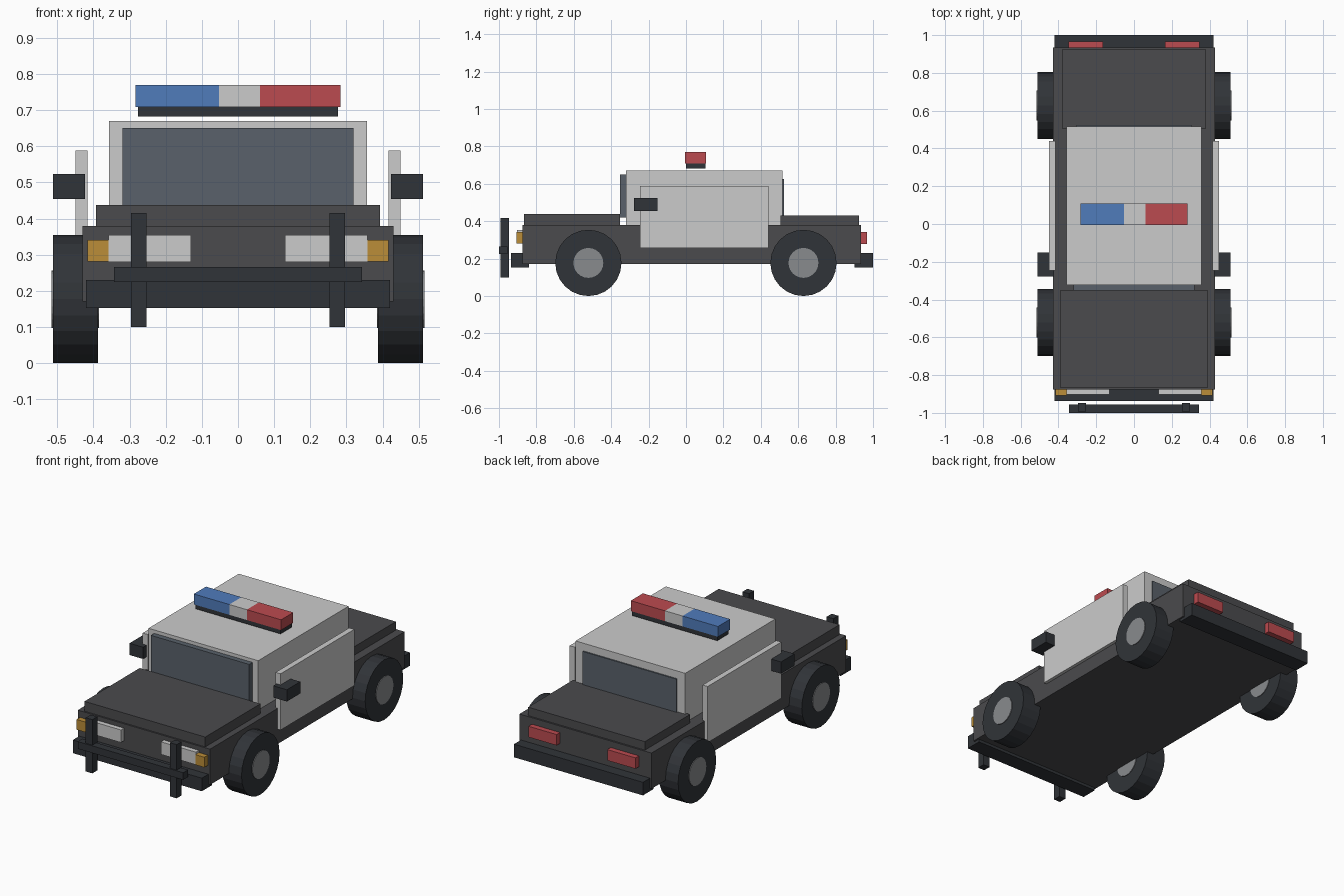
import bpy, math

if "Cube" in bpy.data.objects:
    bpy.data.objects.remove(bpy.data.objects["Cube"])


def material(name, r, g, b):
    m = bpy.data.materials.new(name)
    m.diffuse_color = (r, g, b, 1)
    m.use_nodes = True
    m.node_tree.nodes["Principled BSDF"].inputs["Base Color"].default_value = m.diffuse_color
    return m


DARK = material("dark_grey", 0.07, 0.07, 0.075)
BLACK = material("near_black", 0.03, 0.034, 0.04)
LIGHT = material("light_grey", 0.6, 0.6, 0.6)
HUB = material("hub_grey", 0.25, 0.26, 0.27)
GLASS = material("glass", 0.1, 0.12, 0.145)
RED = material("red", 0.5, 0.07, 0.08)
BLUE = material("blue", 0.08, 0.2, 0.5)
AMBER = material("amber", 0.5, 0.27, 0.04)


def finish(name, mat):
    o = bpy.context.object
    o.name = name
    o.data.materials.append(mat)
    return o


def box(name, mat, x, y, z):
    """Box from (min, max) ranges on each axis."""
    ranges = (x, y, z)
    bpy.ops.mesh.primitive_cube_add(size=1, location=[(a + b) / 2 for a, b in ranges])
    o = finish(name, mat)
    o.scale = [b - a for a, b in ranges]
    bpy.ops.object.transform_apply(location=False, rotation=False, scale=True)
    return o


def pair(name, mat, x, y, z):
    """The same box on the right and left side."""
    box(name + "_right", mat, x, y, z)
    box(name + "_left", mat, (-x[1], -x[0]), y, z)


def disc(name, mat, radius, x0, x1, side, y, z):
    """Cylinder lying along x."""
    bpy.ops.mesh.primitive_cylinder_add(
        vertices=24, radius=radius, depth=x1 - x0,
        location=(side * (x0 + x1) / 2, y, z), rotation=(0, math.pi / 2, 0))
    finish(name, mat)


# Body, hood, trunk and cabin
box("body", DARK, (-.43, .43), (-.875, .935), (.17, .38))
box("hood", DARK, (-.393, .393), (-.866, -.353), (.37, .438))
box("trunk_lid", DARK, (-.38, .38), (.505, .925), (.37, .43))
box("cabin", LIGHT, (-.357, .357), (-.322, .517), (.37, .67))
box("windshield", GLASS, (-.32, .32), (-.353, -.30), (.42, .65))
box("rear_window", GLASS, (-.305, .305), (.49, .525), (.42, .625))

# Doors and mirrors
pair("door", LIGHT, (.416, .449), (-.245, .44), (.257, .588))
pair("mirror", BLACK, (.424, .512), (-.277, -.152), (.454, .523))

# Bumpers and push bar
box("front_bumper", BLACK, (-.42, .42), (-.936, -.84), (.153, .23))
box("rear_bumper", BLACK, (-.42, .42), (.90, 1.0), (.153, .23))
pair("push_bar_post", BLACK, (.253, .296), (-.993, -.947), (.10, .416))
box("push_bar_rail", BLACK, (-.343, .343), (-1.0, -.955), (.224, .266))

# Lamps
pair("headlight", LIGHT, (.13, .358), (-.903, -.86), (.28, .354))
pair("turn_signal", AMBER, (.358, .416), (-.907, -.86), (.281, .341))
pair("tail_light", RED, (.165, .348), (.92, .967), (.278, .342))

# Roof light bar
box("light_bar_base", BLACK, (-.277, .277), (0, .105), (.683, .709))
box("light_bar_blue", BLUE, (-.284, -.053), (-.005, .108), (.709, .77))
box("light_bar_centre", LIGHT, (-.053, .061), (-.005, .108), (.709, .77))
box("light_bar_red", RED, (.061, .284), (-.005, .108), (.709, .77))

# Wheels, with hubs that show on both faces
for end, y in (("front", -.522), ("rear", .628)):
    for label, side in (("right", 1), ("left", -1)):
        disc(f"{end}_{label}_tyre", BLACK, .177, .388, .512, side, y, .177)
        disc(f"{end}_{label}_hub", HUB, .08, .384, .516, side, y, .177)
